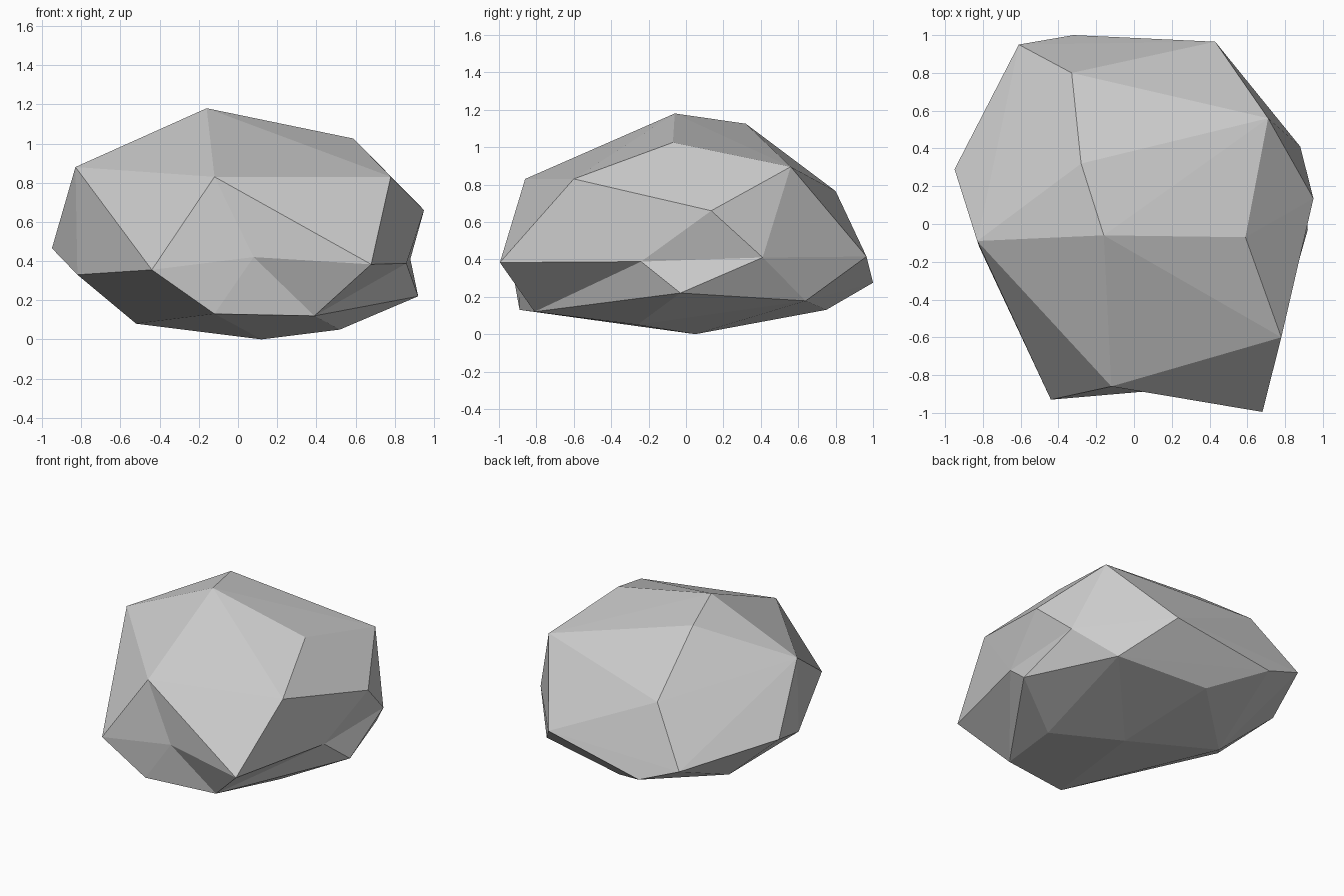
import bpy
import bmesh

# Remove the default cube
default_cube = bpy.data.objects.get("Cube")
if default_cube:
    bpy.data.objects.remove(default_cube, do_unlink=True)

# Corners of the boulder, grouped from the crown down to the foot
crown = {
    "peak": (-.16, -.06, 1.18),
    "peak_back": (-.28, .32, 1.125),
    "peak_left": (.59, -.07, 1.025),
}
shoulder = {
    "left_back": (.71, .56, .895),
    "right": (-.83, -.09, .88),
    "front": (-.12, -.86, .83),
    "left_front": (.78, -.6, .83),
    "back": (-.33, .8, .765),
    "left": (.95, .135, .66),
}
waist = {
    "tail_right": (-.95, .29, .465),
    "tail_left": (.43, .965, .415),
    "flank_back": (.88, .41, .41),
    "flank_dent": (.86, -.24, .388),
    "tail_back": (-.61, .95, .39),
    "nose_left": (.68, -.995, .383),
    "nose_right": (-.44, -.93, .355),
    "nose_dent": (.08, -.885, .42),
    "flank_right": (-.82, -.12, .33),
}
foot = {
    "heel": (-.32, 1.0, .275),
    "toe_left": (.92, -.03, .22),
    "heel_left": (.67, .64, .178),
    "heel_under": (.01, .75, .13),
    "toe_right": (-.12, -.89, .13),
    "toe_front": (.39, -.81, .12),
    "under_right": (-.52, .25, .08),
    "under_left": (.52, -.26, .05),
    "base": (.12, .05, 0),
}
corners = {**crown, **shoulder, **waist, **foot}


def press_dent(bm, verts, centre, ring):
    """Replace the hull skin inside a closed ring with a fan around a sunken corner."""
    rim = [verts[name] for name in ring]
    middle = verts[centre]
    patch = set(rim + [middle])
    skin = [f for f in bm.faces if all(v in patch for v in f.verts)]
    bmesh.ops.delete(bm, geom=skin, context="FACES_ONLY")
    for a, b in zip(rim, rim[1:] + rim[:1]):
        if not bm.edges.get((a, b)):
            bm.edges.new((a, b))
        bm.faces.new((middle, a, b))


# Wrap a convex skin around the corners
bm = bmesh.new()
verts = {name: bm.verts.new(co) for name, co in corners.items()}
bmesh.ops.convex_hull(bm, input=list(bm.verts), use_existing_faces=False)

# Hollows in the front and in the left flank
press_dent(bm, verts, "nose_dent",
           ["front", "nose_left", "toe_front", "toe_right", "nose_right"])
press_dent(bm, verts, "flank_dent",
           ["nose_left", "toe_front", "toe_left", "flank_back", "left", "left_front"])

# Tidy stray edges and face everything outward
stray = [e for e in bm.edges if not e.link_faces]
bmesh.ops.delete(bm, geom=stray, context="EDGES")
bmesh.ops.recalc_face_normals(bm, faces=list(bm.faces))

mesh = bpy.data.meshes.new("boulder")
bm.to_mesh(mesh)
bm.free()
boulder = bpy.data.objects.new("boulder", mesh)
bpy.context.collection.objects.link(boulder)

# Plain grey stone
stone = bpy.data.materials.new("stone_grey")
stone.use_nodes = True
colour = (.6, .6, .6, 1)
stone.diffuse_color = colour
stone.node_tree.nodes["Principled BSDF"].inputs["Base Color"].default_value = colour
mesh.materials.append(stone)
